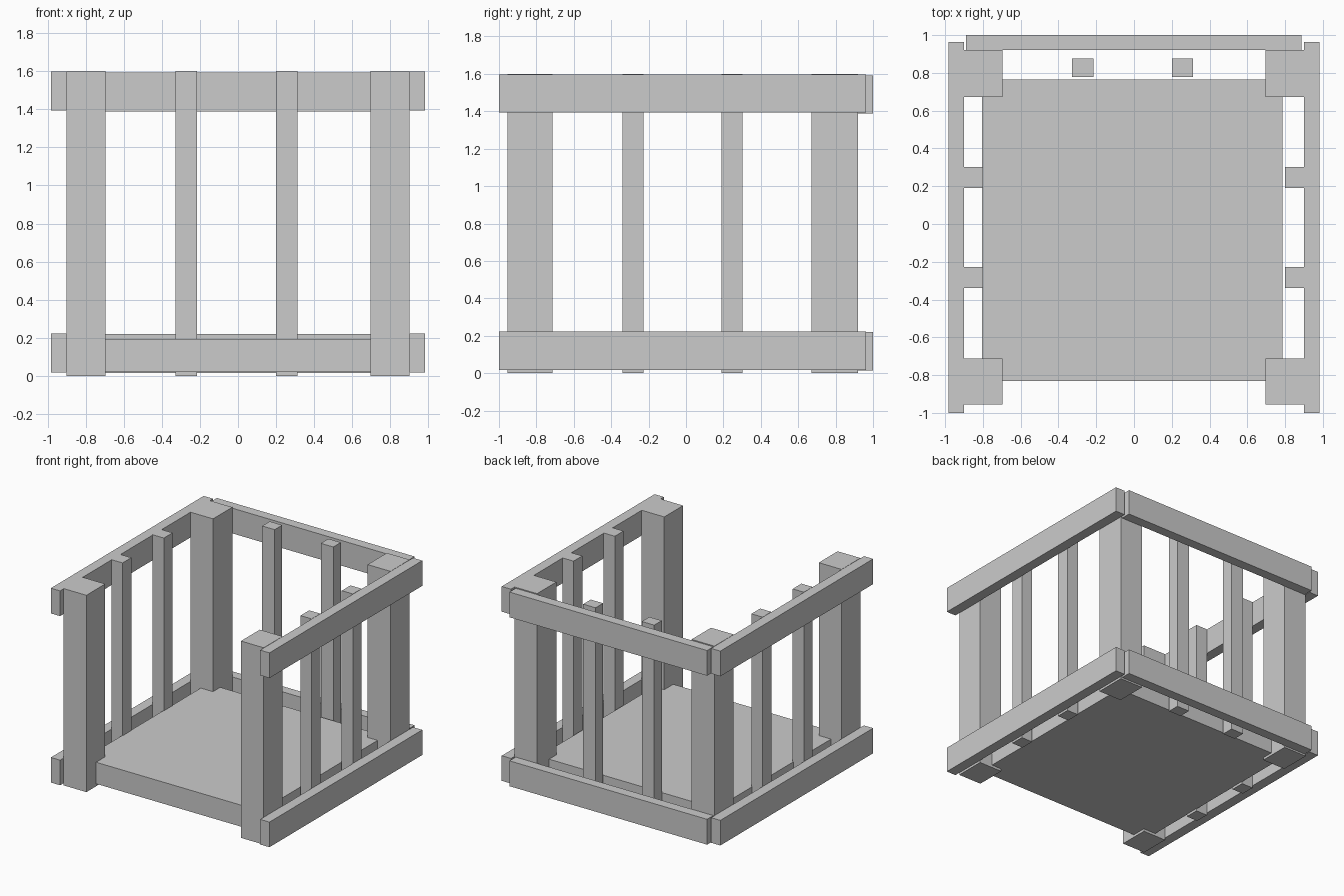
import bpy

if "Cube" in bpy.data.objects:
    bpy.data.objects.remove(bpy.data.objects["Cube"])


def box(name, x, y, z):
    """Axis-aligned box from (min, max) ranges."""
    bpy.ops.mesh.primitive_cube_add(size=1, location=[(a + b) / 2 for a, b in (x, y, z)])
    ob = bpy.context.object
    ob.name = ob.data.name = name
    for v in ob.data.vertices:
        for i, (a, b) in enumerate((x, y, z)):
            v.co[i] *= b - a
    return ob


def mirrored(side, a, b):
    return (a, b) if side > 0 else (-b, -a)


FULL = (0.0, 1.6)

# floor slab
box("floor", (-0.805, 0.785), (-0.83, 0.765), (0.02, 0.195))

for side, label in ((-1, "left"), (1, "right")):
    # corner posts
    for pos, y in (("front", (-0.955, -0.713)), ("back", (0.672, 0.92))):
        box(f"{pos}_{label}_post", mirrored(side, 0.695, 0.9), y, FULL)
    # side slats
    for pos, y in (("front", (-0.34, -0.228)), ("back", (0.19, 0.302))):
        box(f"{label}_{pos}_slat", mirrored(side, 0.8, 0.9), y, FULL)
    # side rails
    for pos, z in (("lower", (0.018, 0.222)), ("upper", (1.393, 1.598))):
        box(f"{label}_{pos}_rail", mirrored(side, 0.9, 0.983), (-1.0, 0.963), z)

# back slats
for label, x in (("left", (-0.327, -0.215)), ("right", (0.2, 0.312))):
    box(f"back_{label}_slat", x, (0.778, 0.875), FULL)

# back rails
for pos, z in (("lower", (0.014, 0.22)), ("upper", (1.387, 1.592))):
    box(f"back_{pos}_rail", (-0.89, 0.888), (0.92, 1.0), z)
